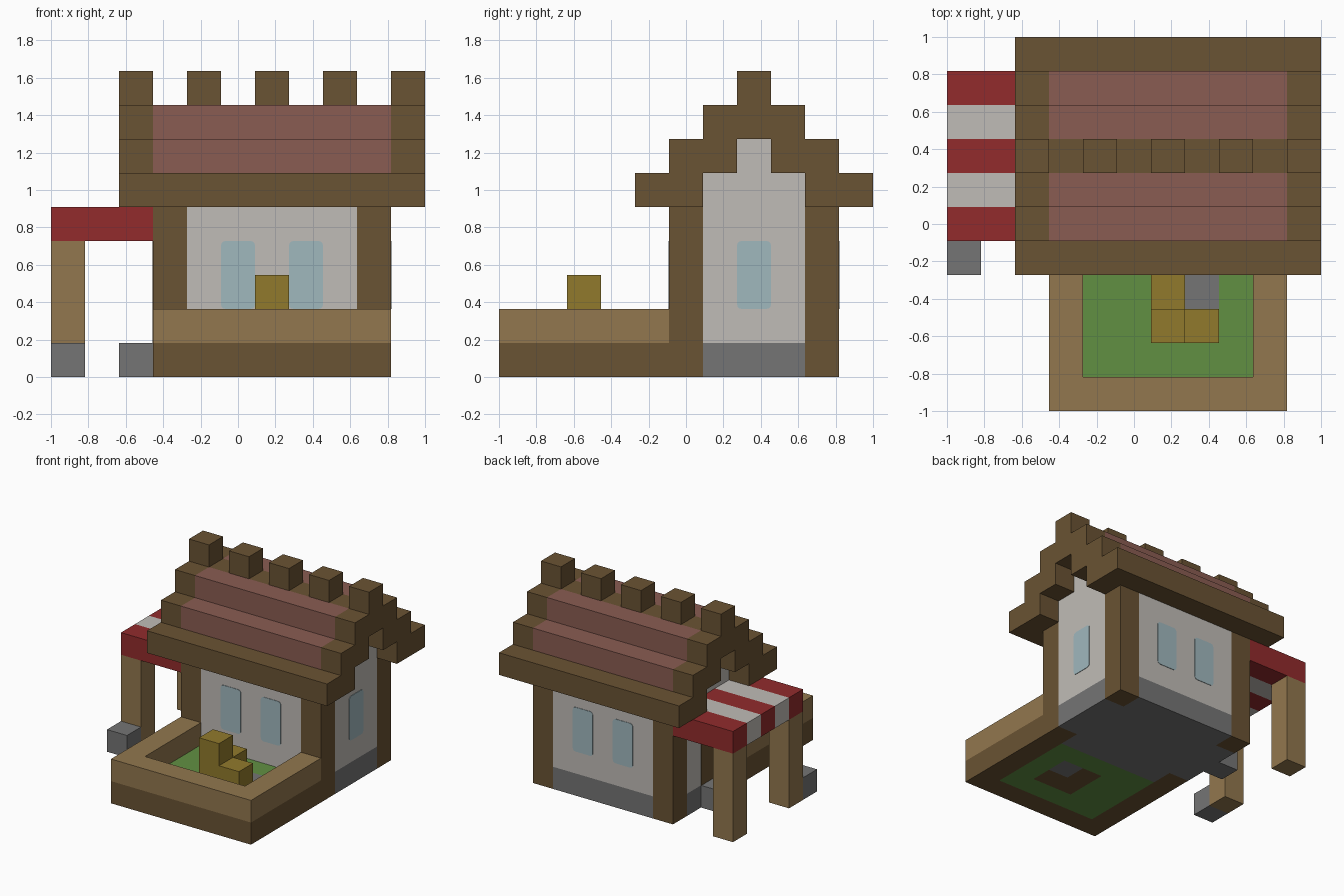
import bpy
import bmesh
from mathutils import Vector

old = bpy.data.objects.get("Cube")
if old:
    bpy.data.objects.remove(old, do_unlink=True)

U = 2 / 11  # edge of one block


def linear(c):
    c /= 255
    return c / 12.92 if c <= 0.04045 else ((c + 0.055) / 1.055) ** 2.4


def material(name, r, g, b):
    m = bpy.data.materials.new(name)
    color = (linear(r), linear(g), linear(b), 1)
    m.use_nodes = True
    m.diffuse_color = color
    node = next(n for n in m.node_tree.nodes if n.type == 'BSDF_PRINCIPLED')
    node.inputs["Base Color"].default_value = color
    node.inputs["Roughness"].default_value = 0.9
    return m


timber = material("dark timber", 106, 83, 51)
plank = material("light plank", 146, 119, 78)
red = material("awning red", 146, 43, 44)
plaster = material("pale plaster", 192, 188, 183)
tile = material("roof tile", 138, 92, 82)
grass = material("grass green", 97, 144, 66)
stone = material("grey stone", 117, 117, 117)
straw = material("straw yellow", 145, 122, 44)
glass = material("pale blue glass", 160, 184, 190)


def add_box(bm, x, y, z):
    """Box from block ranges (low, high) along each axis."""
    lo = Vector((x[0] * U - 1, y[0] * U - 1, z[0] * U))
    hi = Vector((x[1] * U - 1, y[1] * U - 1, z[1] * U))
    verts = bmesh.ops.create_cube(bm, size=1)["verts"]
    for v in verts:
        v.co = (lo + hi) / 2 + v.co * (hi - lo)
    return verts


def part(name, mat, *boxes, round_axis=None):
    bm = bmesh.new()
    for ranges in boxes:
        add_box(bm, *ranges)
    if round_axis is not None:
        edges = [e for e in bm.edges
                 if abs((e.verts[0].co - e.verts[1].co).normalized()[round_axis]) > 0.9]
        bmesh.ops.bevel(bm, geom=edges, offset=0.025, segments=3,
                        profile=0.5, affect='EDGES')
    me = bpy.data.meshes.new(name)
    bm.to_mesh(me)
    bm.free()
    me.materials.append(mat)
    ob = bpy.data.objects.new(name, me)
    bpy.context.collection.objects.link(ob)
    return ob


# House: stone footing, plaster walls with stepped gables, corner posts
part("footing", stone,
     ((4, 9), (5, 10), (0, 1)), ((3, 10), (6, 9), (0, 1)))
part("walls", plaster,
     ((4, 9), (5, 10), (1, 5)), ((3, 10), (6, 9), (1, 6)),
     ((3, 10), (7, 8), (6, 7)))
part("corner_posts", timber,
     *[((x, x + 1), (y, y + 1), (0, 5)) for x in (3, 9) for y in (5, 9)])
part("door_step", stone, ((2, 3), (7, 8), (0, 1)))

# Windows and door as thin plates on the walls
T = 0.02
for x in (5, 7):
    for side, y in (("front", 5), ("back", 10)):
        part(f"{side}_window", glass,
             ((x, x + 1), (y - T, y + T), (2, 4)), round_axis=1)
part("side_window", glass, ((10 - T, 10 + T), (7, 8), (2, 4)), round_axis=0)
part("door", timber, ((3 - T, 3 + T), (7, 8), (1, 4)))

# Stepped roof: tiled middle, timber eaves, verges and ridge
steps = [(5, 6, 6), (8, 9, 6), (6, 7, 7), (8, 9, 7), (9, 10, 6), (6, 7, 6)]
part("roof_tiles", tile,
     *[((3, 10), (y0, y1), (z, z + 1)) for y0, y1, z in steps])
part("roof_eaves", timber,
     *[((2, 11), (y, y + 2), (5, 6)) for y in (4, 9)])
part("roof_verges", timber,
     *[((x, x + 1), (y0, y1), (z, z + 1))
       for x in (2, 10) for y0, y1, z in steps])
part("roof_ridge", timber, ((2, 11), (7, 8), (7, 8)))
part("ridge_blocks", timber,
     *[((x, x + 1), (7, 8), (8, 9)) for x in range(2, 11, 2)])

# Striped awning on two posts
part("awning_red_stripes", red,
     *[((0, 3), (y, y + 1), (4, 5)) for y in (5, 7, 9)])
part("awning_pale_stripes", plaster,
     *[((0, 3), (y, y + 1), (4, 5)) for y in (6, 8)])
part("awning_posts", plank,
     *[((0, 1), (y, y + 1), (0, 4)) for y in (5, 9)])
part("loose_stone", stone, ((0, 1), (4, 5), (0, 1)))


# Garden bed with a two-tone border
def border(z):
    return [((3, 10), (0, 1), (z, z + 1)),
            ((3, 4), (1, 5), (z, z + 1)),
            ((9, 10), (1, 5), (z, z + 1))]


part("garden_border_base", timber, *border(0))
part("garden_border_top", plank, *border(1))
part("lawn", grass,
     ((4, 9), (1, 2), (0, 1)), ((4, 6), (2, 5), (0, 1)),
     ((8, 9), (2, 5), (0, 1)), ((6, 8), (4, 5), (0, 1)))

# Straw stack on soil, beside a paving stone
part("soil", timber, ((6, 8), (2, 3), (0, 1)), ((6, 7), (3, 4), (0, 1)))
part("paving_stone", stone, ((7, 8), (3, 4), (0, 1)))
part("straw_stack", straw,
     ((6, 7), (2, 3), (1, 3)), ((7, 8), (2, 3), (1, 2)),
     ((6, 7), (3, 4), (1, 2)))
